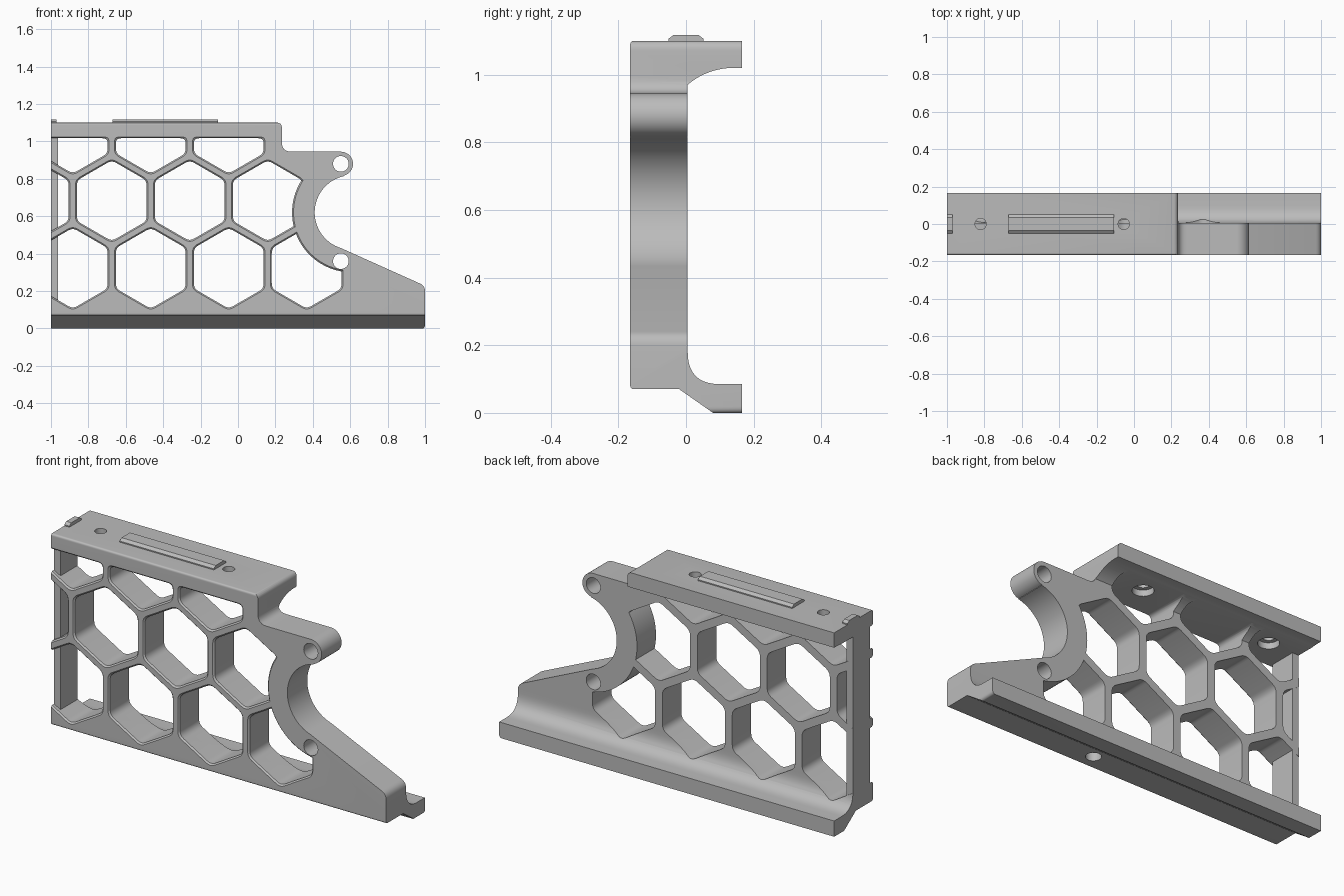
import bpy, bmesh
from math import sin, cos, radians, sqrt
from mathutils import Vector

if "Cube" in bpy.data.objects:
    bpy.data.objects.remove(bpy.data.objects["Cube"])

grey = bpy.data.materials.new("light grey")
grey.use_nodes = True
colour = (0.5, 0.5, 0.5, 1)
grey.diffuse_color = colour
grey.node_tree.nodes["Principled BSDF"].inputs["Base Color"].default_value = colour


def rounded(points, steps=6):
    """Round the corners of a profile; each point is (a, b, trim length)."""
    out = []
    for i, (a, b, t) in enumerate(points):
        p = Vector((a, b))
        if not t:
            out.append(p)
            continue
        start = p + (Vector(points[i - 1][:2]) - p).normalized() * t
        end = p + (Vector(points[(i + 1) % len(points)][:2]) - p).normalized() * t
        for k in range(steps + 1):
            u = k / steps
            out.append(start * (1 - u) ** 2 + p * 2 * u * (1 - u) + end * u * u)
    return out


def arc(ca, cb, r, first, last, n):
    angles = [radians(first + (last - first) * k / n) for k in range(n + 1)]
    return [(ca + r * cos(t), cb + r * sin(t), 0) for t in angles]


def circle(ca, cb, r, n=48):
    return [Vector(p[:2]) for p in arc(ca, cb, r, 0, 360, n)[:-1]]


def loft(name, axis, layers):
    """Solid through (profile, depth) layers along an axis."""
    place = {"x": lambda p, d: (d, p[0], p[1]),
             "y": lambda p, d: (p[0], d, p[1]),
             "z": lambda p, d: (p[0], p[1], d)}[axis]
    bm = bmesh.new()
    rings = [[bm.verts.new(place(p, d)) for p in poly] for poly, d in layers]
    for low, high in zip(rings, rings[1:]):
        for i in range(len(low)):
            bm.faces.new((low[i - 1], low[i], high[i], high[i - 1]))
    bm.faces.new(rings[0])
    bm.faces.new(rings[-1])
    bmesh.ops.recalc_face_normals(bm, faces=bm.faces)
    mesh = bpy.data.meshes.new(name)
    bm.to_mesh(mesh)
    bm.free()
    mesh.materials.append(grey)
    obj = bpy.data.objects.new(name, mesh)
    bpy.context.collection.objects.link(obj)
    return obj


def prism(name, axis, poly, low, high):
    return loft(name, axis, [(poly, low), (poly, high)])


def combine(obj, tool, operation):
    """Apply a boolean and delete the tool."""
    mod = obj.modifiers.new("cut", "BOOLEAN")
    mod.operation, mod.solver, mod.object = operation, "EXACT", tool
    graph = bpy.context.evaluated_depsgraph_get()
    mesh = bpy.data.meshes.new_from_object(obj.evaluated_get(graph))
    obj.modifiers.clear()
    obj.data = mesh
    bpy.data.objects.remove(tool)


HALF = 0.165   # half of the depth
WEB = 0.005    # back face of the honeycomb web

# Bracket body: side outline crossed with the C-shaped section
outline = [(-1, -0.001, 0), (1, -0.001, 0.02), (1, 0.228, 0.03)]
outline += arc(0.609, 0.62, 0.199, 252.8, 102.8, 32)
outline += arc(0.55, 0.88, 0.065, -77, 90, 20)
outline += [(0.235, 0.945, 0.05), (0.235, 1.101, 0.03), (-1, 1.101, 0)]
body = prism("bracket_body", "y", rounded(outline), -0.3, 0.3)

section = [(-HALF, 0.07, 0.012), (-0.02, 0.07, 0), (0.08, 0, 0), (HALF, 0, 0),
           (HALF, 0.085, 0), (WEB, 0.085, 0.095)]
section += arc(0.14, 0.812, 0.208, 130.5, 90, 14)
section += [(HALF, 1.02, 0), (HALF, 1.1, 0), (-HALF, 1.1, 0.012)]
combine(body, prism("section", "x", rounded(section, 10), -1.2, 1.2), "INTERSECT")

# Honeycomb openings, chamfered at the front
RADIUS, PITCH, MID_X, MID_Z = 0.216, 0.417, -0.675, 0.683
ROW = PITCH * sqrt(3) / 2
FLARE = [(0.04, -0.2), (0, -0.157), (0, 0.25)]


def cell(cx, cz, grow, top):
    r = RADIUS + grow * 1.15
    w = r * sqrt(3) / 2
    if top:
        lid = 1.017 + grow
        pts = [(cx - w, lid), (cx - w, cz - r / 2), (cx, cz - r),
               (cx + w, cz - r / 2), (cx + w, lid)]
    else:
        pts = [(cx + r * sin(radians(60 * k)), cz + r * cos(radians(60 * k)))
               for k in range(6)]
    return rounded([(a, b, 0.028) for a, b in pts], 5)


for row in (-1, 0, 1):
    for col in range(-1, 3):
        cx = MID_X + PITCH * (col + (0.5 if row else 0))
        if row and col == -1:
            cx -= 0.0
        if row == 1 and col == 2 or row == 0 and col == 3:
            continue
        cz = MID_Z + ROW * row
        cutter = loft("cell", "y", [(cell(cx, cz, g, row == 1), y) for g, y in FLARE])
        if col == 2:
            # Keep the ring around the round cradle solid
            ring = [(circle(0.609, 0.62, r, 96), y)
                    for r, y in ((0.22, -0.257), (0.32, -0.157), (0.32, 0.4))]
            combine(cutter, loft("ring", "y", ring), "DIFFERENCE")
        combine(body, cutter, "DIFFERENCE")

# End wall behind the open cells
wall = [Vector(p) for p in ((-1, -0.14), (-0.962, -0.14), (-0.962, 0.004), (-1, 0.004))]
combine(body, prism("end_wall", "z", wall, 0.09, 1.04), "UNION")

# Cradle pin holes
for z in (0.88, 0.36):
    combine(body, prism("pin_hole", "y", circle(0.55, z, 0.042, 32), -0.4, 0.4), "DIFFERENCE")

# Screw holes: two through the top flange, counterbored below, one underneath
for x in (-0.82, -0.055):
    combine(body, prism("screw_hole", "z", circle(x, 0, 0.03, 24), 0.98, 1.2), "DIFFERENCE")
    combine(body, prism("counterbore", "z", circle(x, 0, 0.052, 24), 0.96, 1.05), "DIFFERENCE")
combine(body, prism("base_hole", "z", circle(0.18, -0.08, 0.038, 24), -0.1, 0.16), "DIFFERENCE")

# Locating rails on the top flange
rail = [Vector(p) for p in ((-0.052, 1.095), (0.052, 1.095), (0.052, 1.106),
                            (0.036, 1.118), (-0.036, 1.118), (-0.052, 1.106))]
rails = [prism("long_rail", "x", rail, -0.67, -0.108),
         prism("end_rail", "x", rail, -1, -0.97)]

for obj in [body] + rails:
    bpy.ops.object.select_all(action="DESELECT")
    obj.select_set(True)
    bpy.context.view_layer.objects.active = obj
    bpy.ops.object.shade_smooth_by_angle(angle=radians(30))
